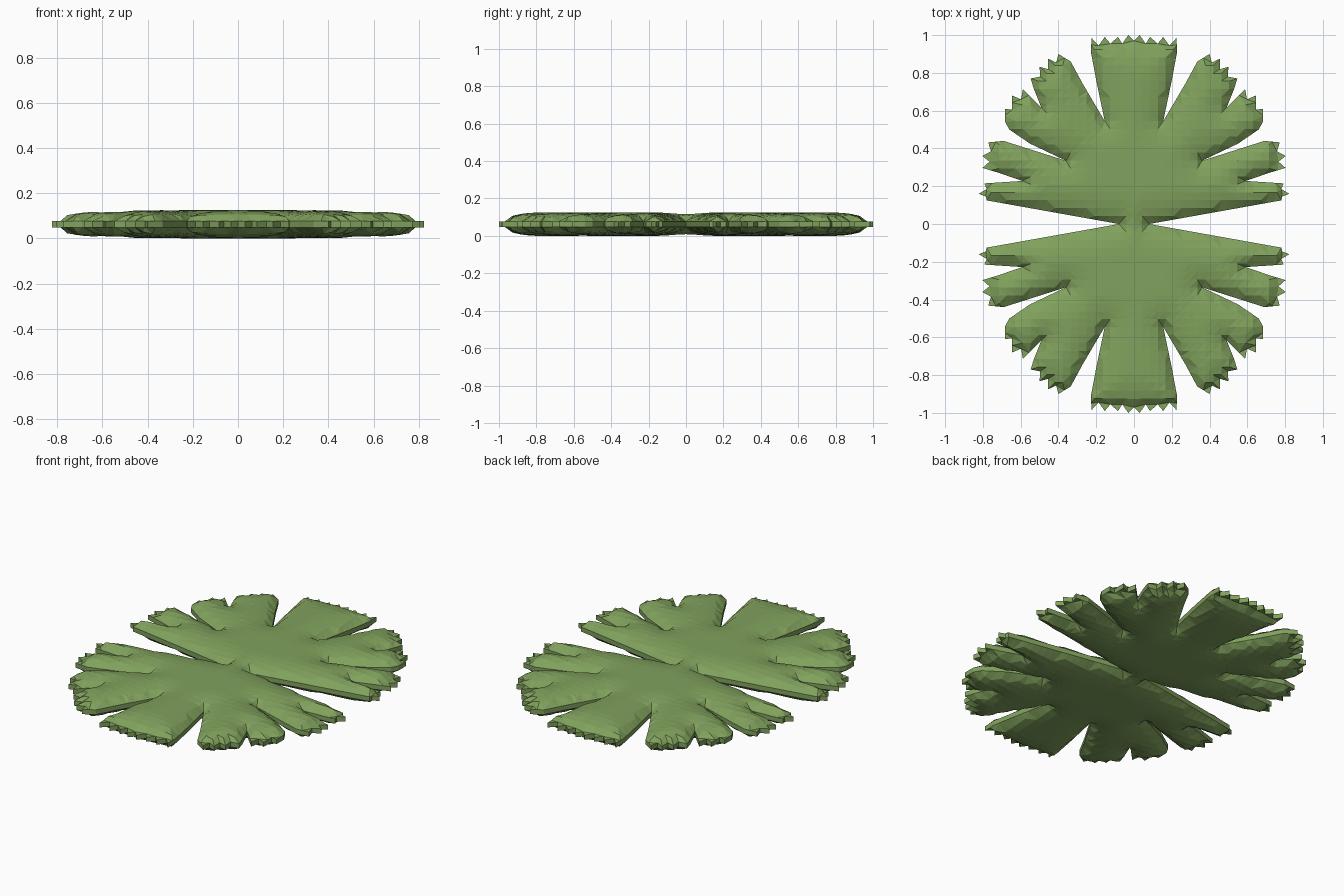
import bpy, bmesh, math
from mathutils import Vector
from mathutils.geometry import delaunay_2d_cdt, intersect_point_line

if "Cube" in bpy.data.objects:
    bpy.data.objects.remove(bpy.data.objects["Cube"])

RIM, HALF, SOFT = 0.014, 0.0625, 0.19   # rim half height, full half height, rounding width
STEP = 0.042

# Quarter outline of the leaf, from the side gap round to the tip lobe
outline = [Vector(p) for p in [
    (0.08, 0.0), (0.78, 0.125), (0.785, 0.145), (0.822, 0.16), (0.78, 0.185), (0.792, 0.215),
    (0.59, 0.228),
    (0.72, 0.272), (0.802, 0.297), (0.765, 0.33), (0.803, 0.36), (0.757, 0.385),
    (0.772, 0.432), (0.69, 0.44), (0.36, 0.335),
    (0.55, 0.425), (0.66, 0.50), (0.682, 0.54), (0.682, 0.61), (0.645, 0.605), (0.645, 0.68),
    (0.598, 0.66), (0.588, 0.715), (0.49, 0.615),
    (0.53, 0.715), (0.547, 0.77), (0.497, 0.78), (0.50, 0.832), (0.455, 0.82), (0.455, 0.875),
    (0.412, 0.855), (0.40, 0.90), (0.335, 0.86), (0.27, 0.74), (0.155, 0.545),
    (0.20, 0.76), (0.228, 0.91), (0.225, 0.985), (0.187, 0.945), (0.155, 0.99), (0.125, 0.955),
    (0.085, 0.99), (0.062, 0.955), (0.03, 1.0), (0.0, 0.97)]]
segments = list(zip(outline, outline[1:]))


def edge_distance(p):
    best = 9.0
    for a, b in segments:
        q, t = intersect_point_line(p, a, b)
        t = min(max(t, 0.0), 1.0)
        best = min(best, (p - a.lerp(b, t)).length)
    return best


def height(d):
    t = min(d / SOFT, 1.0)
    return RIM + (HALF - RIM) * math.sqrt(1 - (1 - t) ** 2)


def inside(p, loop):
    hit = False
    for a, b in zip(loop, loop[1:] + loop[:1]):
        if (a.y > p.y) != (b.y > p.y):
            if p.x < a.x + (p.y - a.y) * (b.x - a.x) / (b.y - a.y):
                hit = not hit
    return hit


# Split the long edges, closing the quarter along both symmetry axes
corners = outline + [Vector((0, 0))]
loop = []
for a, b in zip(corners, corners[1:] + corners[:1]):
    n = max(1, round((b - a).length / STEP))
    loop += [a.lerp(b, i / n) for i in range(n)]

# Regular grid of inner points
points = list(loop)
for i in range(1, 24):
    for j in range(1, 24):
        p = Vector((i * STEP, j * STEP))
        if inside(p, loop) and edge_distance(p) > 0.016:
            points.append(p)

verts, _, faces, *_ = delaunay_2d_cdt(points, [], [list(range(len(loop)))], 1, 1e-5)

# Domed upper surface of one quarter
bm = bmesh.new()
bv = [bm.verts.new((v.x, v.y, height(edge_distance(v)))) for v in verts]
for f in faces:
    bm.faces.new([bv[i] for i in f])
bmesh.ops.delete(bm, geom=[v for v in bm.verts if not v.link_faces], context='VERTS')

# Upright rim along the toothed outline
rim_edges = [e for e in bm.edges if e.is_boundary
             and not all(v.co.x < 1e-4 for v in e.verts)
             and not all(v.co.y < 1e-4 for v in e.verts)]
ext = bmesh.ops.extrude_edge_only(bm, edges=rim_edges)
for v in ext['geom']:
    if isinstance(v, bmesh.types.BMVert):
        v.co.z = 0.0
bmesh.ops.recalc_face_normals(bm, faces=bm.faces)
if sum(f.normal.z for f in bm.faces) < 0:
    bmesh.ops.reverse_faces(bm, faces=bm.faces)

mesh = bpy.data.meshes.new("leaf")
bm.to_mesh(mesh)
bm.free()
leaf = bpy.data.objects.new("leaf", mesh)
bpy.context.collection.objects.link(leaf)
leaf.location.z = HALF

# Mirror the quarter across all three planes
mirror = leaf.modifiers.new("mirror", 'MIRROR')
mirror.use_axis = (True, True, True)
mirror.merge_threshold = 0.0005

green = bpy.data.materials.new("leaf green")
green.diffuse_color = (0.22, 0.36, 0.11, 1)
green.use_nodes = True
green.node_tree.nodes["Principled BSDF"].inputs["Base Color"].default_value = green.diffuse_color
mesh.materials.append(green)
